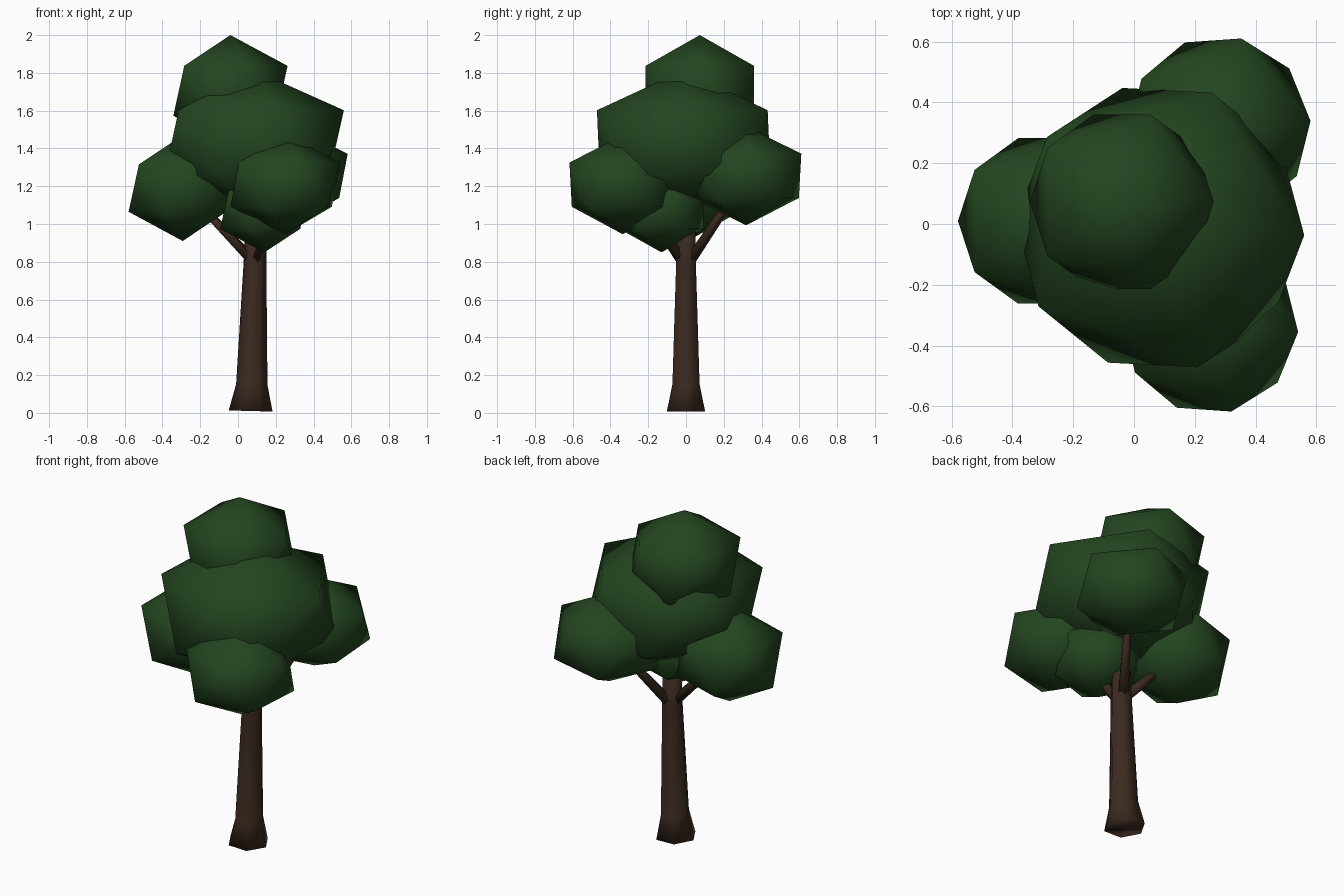
import bpy, bmesh, math
from mathutils import Vector, Matrix

if "Cube" in bpy.data.objects:
    bpy.data.objects.remove(bpy.data.objects["Cube"])


def material(name, color):
    m = bpy.data.materials.new(name)
    m.diffuse_color = (*color, 1)
    m.use_nodes = True
    m.node_tree.nodes["Principled BSDF"].inputs["Base Color"].default_value = m.diffuse_color
    return m


LEAF = material("leaf_green", (0.017, 0.06, 0.014))
BARK = material("bark_brown", (0.044, 0.023, 0.014))


def finish(bm, name, mat):
    bmesh.ops.recalc_face_normals(bm, faces=bm.faces)
    me = bpy.data.meshes.new(name)
    bm.to_mesh(me)
    bm.free()
    me.materials.append(mat)
    for p in me.polygons:
        p.use_smooth = True
    ob = bpy.data.objects.new(name, me)
    bpy.context.collection.objects.link(ob)
    return ob


def foliage(name, center, radius, height, turn=0):
    """Low-poly leaf clump: squashed 20-sided ball, turned in degrees about z."""
    bm = bmesh.new()
    m = (Matrix.Translation(center) @ Matrix.Rotation(math.radians(turn), 4, 'Z')
         @ Matrix.Diagonal((radius, radius, height, 1)))
    bmesh.ops.create_icosphere(bm, subdivisions=1, radius=1, matrix=m)
    return finish(bm, name, LEAF)


def limb(name, rings, sides):
    """Tapered tube through (center, radius) rings, perpendicular to its axis."""
    bm = bmesh.new()
    axis = (Vector(rings[-1][0]) - Vector(rings[0][0])).normalized()
    q = Vector((0, 0, 1)).rotation_difference(axis)
    loops = []
    for c, r in rings:
        loops.append([bm.verts.new(Vector(c) + q @ Vector((
            r * math.cos(2 * math.pi * i / sides), r * math.sin(2 * math.pi * i / sides), 0)))
            for i in range(sides)])
    for a, b in zip(loops, loops[1:]):
        for i in range(sides):
            j = (i + 1) % sides
            bm.faces.new((a[i], a[j], b[j], b[i]))
    bm.faces.new(loops[0][::-1])
    bm.faces.new(loops[-1])
    return finish(bm, name, BARK)


# Leaning trunk with flared root
limb("trunk", [((0.067, 0, 0.01), 0.116), ((0.073, 0, 0.15), 0.083),
               ((0.09, 0, 0.8), 0.06), ((0.095, 0, 1.08), 0.054)], 6)

# Branches reaching into the leaf clumps
for name, start, end in [
    ("left_branch", (0.08, 0, 0.80), (-0.27, 0, 1.17)),
    ("back_branch", (0.09, 0.01, 0.79), (0.27, 0.28, 1.19)),
    ("front_branch", (0.09, -0.01, 0.79), (0.25, -0.28, 1.19)),
]:
    limb(name, [(start, 0.031), (end, 0.02)], 5)

# Crown
foliage("crown_center", (0.085, -0.012, 1.43), 0.532, 0.385, -3)
foliage("crown_top", (-0.04, 0.073, 1.705), 0.338, 0.295)
foliage("crown_left", (-0.293, 0.01, 1.19), 0.32, 0.28)
foliage("crown_back_right", (0.28, 0.318, 1.255), 0.337, 0.262, 4)
foliage("crown_front_right", (0.25, -0.335, 1.208), 0.325, 0.262, -4)
foliage("crown_low_front", (0.14, -0.13, 1.075), 0.262, 0.225)
